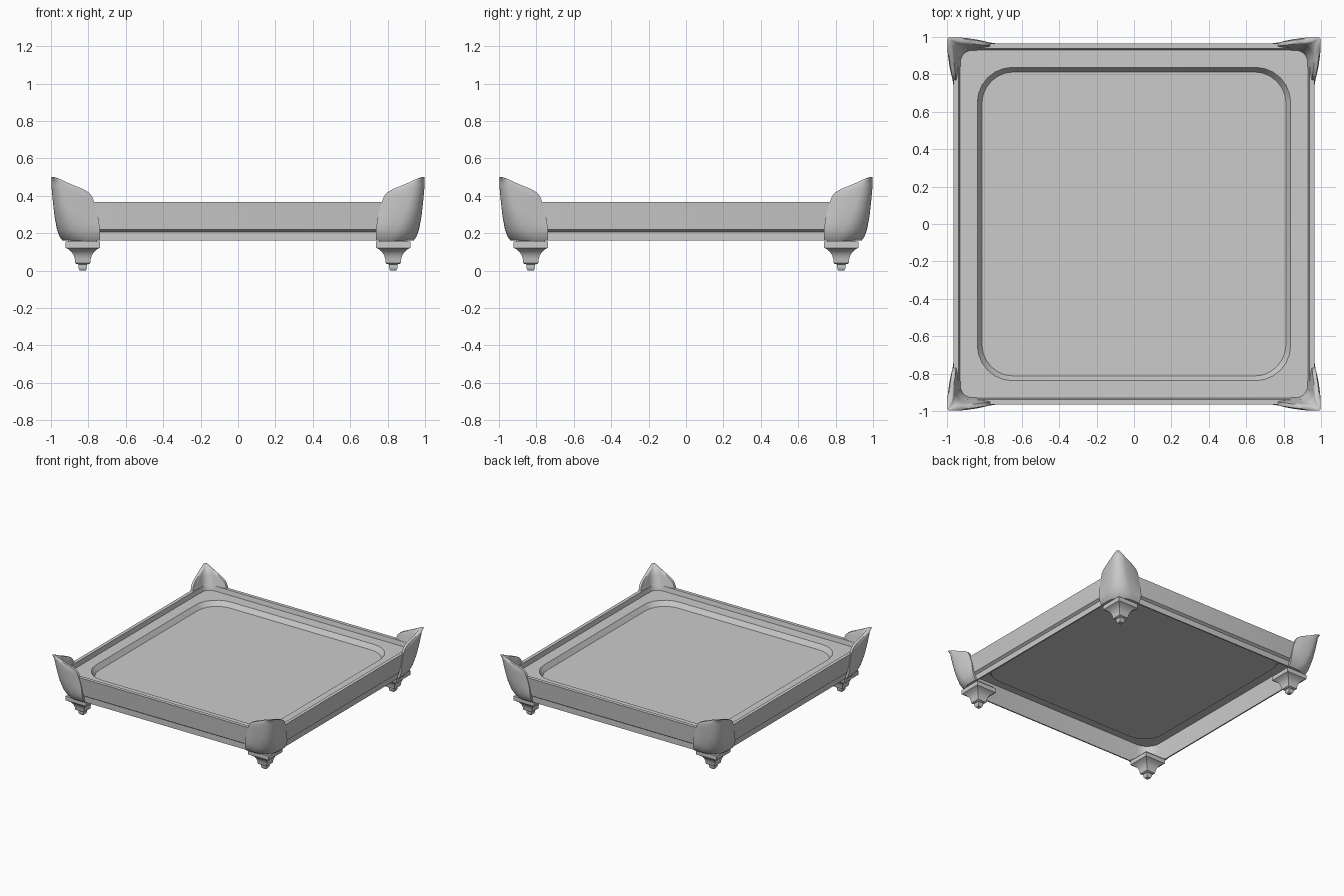
import bpy, bmesh, math

if "Cube" in bpy.data.objects:
    bpy.data.objects.remove(bpy.data.objects["Cube"])


def finish(bm, name, angle=35):
    bmesh.ops.remove_doubles(bm, verts=bm.verts, dist=0.0005)
    bmesh.ops.recalc_face_normals(bm, faces=bm.faces)
    me = bpy.data.meshes.new(name)
    bm.to_mesh(me)
    bm.free()
    ob = bpy.data.objects.new(name, me)
    bpy.context.collection.objects.link(ob)
    bpy.ops.object.select_all(action='DESELECT')
    ob.select_set(True)
    bpy.context.view_layer.objects.active = ob
    bpy.ops.object.shade_smooth_by_angle(angle=math.radians(angle))
    return ob


def square_loop(half, z, r=0.0, n=6):
    pts = []
    for k in range(4):
        c = math.pi / 4 + k * math.pi / 2
        sx, sy = (1 if math.cos(c) > 0 else -1), (1 if math.sin(c) > 0 else -1)
        for i in range(n + 1):
            a = k * math.pi / 2 + i * math.pi / 2 / n
            pts.append((sx * (half - r) + r * math.cos(a), sy * (half - r) + r * math.sin(a), z))
    return pts


def loft(bm, loops):
    rows = [[bm.verts.new(p) for p in lp] for lp in loops]
    n = len(rows[0])
    for a, b in zip(rows, rows[1:]):
        for i in range(n):
            j = (i + 1) % n
            bm.faces.new((a[i], a[j], b[j], b[i]))
    bm.faces.new(rows[0])
    bm.faces.new(rows[-1])


def lerp_table(table, z):
    for (z0, v0), (z1, v1) in zip(table, table[1:]):
        if z <= z1:
            return v0 + (v1 - v0) * (z - z0) / (z1 - z0)
    return table[-1][1]


# tray: thin pressed sheet with recessed floor, ledge, rim, leaning wall and stepped skirt
bm = bmesh.new()
loft(bm, [square_loop(*p) for p in [
    (0.813, 0.292, 0.17), (0.838, 0.33, 0.19), (0.93, 0.33, 0.045), (0.937, 0.367, 0.05),
    (0.965, 0.367, 0.1), (0.952, 0.22, 0.11), (0.932, 0.207, 0.12), (0.932, 0.16, 0.12),
    (0.922, 0.16, 0.12), (0.92, 0.322, 0.12), (0.838, 0.322, 0.19), (0.813, 0.286, 0.17)]])
finish(bm, "tray", 30)

# leaf corner guard: plan outline wraps the corner, arms shorten towards the tip
REACH = [(0.16, 0.938), (0.18, 0.953), (0.22, 0.968), (0.29, 0.981), (0.38, 0.991), (0.46, 0.998), (0.5, 0.998)]
ARM = [(0.16, 0.737), (0.22, 0.738), (0.30, 0.75), (0.37, 0.77), (0.40, 0.782), (0.42, 0.80),
       (0.437, 0.83), (0.457, 0.88), (0.475, 0.922), (0.488, 0.948), (0.496, 0.968), (0.5, 0.98)]
ROUND = [(0.16, 0.13), (0.22, 0.115), (0.33, 0.085), (0.5, 0.05)]


def leaf_half(a, y_end, y_cor, r):
    # one arm from its end to the corner diagonal, rounded at the corner
    pts = []
    for i in range(6):
        t = i / 5
        pts.append((a + (y_cor - r - a) * t, y_cor - (y_cor - y_end) * (1 - t) ** 2))
    for i in range(1, 5):
        g = math.pi / 2 - i * math.pi / 16
        pts.append((y_cor - r + r * math.cos(g), y_cor - r + r * math.sin(g)))
    return pts + [(y, x) for x, y in pts[-2::-1]]


def leaf_row(z):
    e, a = lerp_table(REACH, z), lerp_table(ARM, z)
    span = e - a
    droop = max(0, min(0.02, e - 0.966)) * min(1, span / 0.2)
    thick = min(lerp_table([(0.16, 0.05), (0.33, 0.058), (0.5, 0.028)], z), span * 0.5)
    k = e - thick
    out = leaf_half(a, e - droop, e, min(lerp_table(ROUND, z), span * 0.75))
    inn = leaf_half(a, e - droop - min(0.02, span * 0.3), k, min(0.06, (k - a) * 0.7))
    return [(x, y, z) for x, y in out + inn[::-1]]


LEVELS = [0.16, 0.18, 0.20, 0.22, 0.255, 0.29, 0.33, 0.37, 0.387] + [z for z, a in ARM[4:]]
# foot profile: half width and height of each square section
FOOT = [(0.075, 0.175), (0.075, 0.157), (0.092, 0.157), (0.092, 0.122), (0.078, 0.115), (0.06, 0.1),
        (0.049, 0.083), (0.043, 0.064), (0.04, 0.04), (0.034, 0.036), (0.024, 0.034), (0.022, 0.012), (0.015, 0.0)]

for sx, side in ((-1, "left"), (1, "right")):
    for sy, end in ((-1, "front"), (1, "back")):
        bm = bmesh.new()
        loft(bm, [[(sx * x, sy * y, z) for x, y, z in leaf_row(z)] for z in LEVELS])
        finish(bm, f"leaf_corner_{end}_{side}", 40)
        bm = bmesh.new()
        loft(bm, [[(sx * 0.83 + x, sy * 0.83 + y, z) for x, y, z in square_loop(h, z, 0, 1)] for h, z in FOOT])
        finish(bm, f"foot_{end}_{side}", 25)
